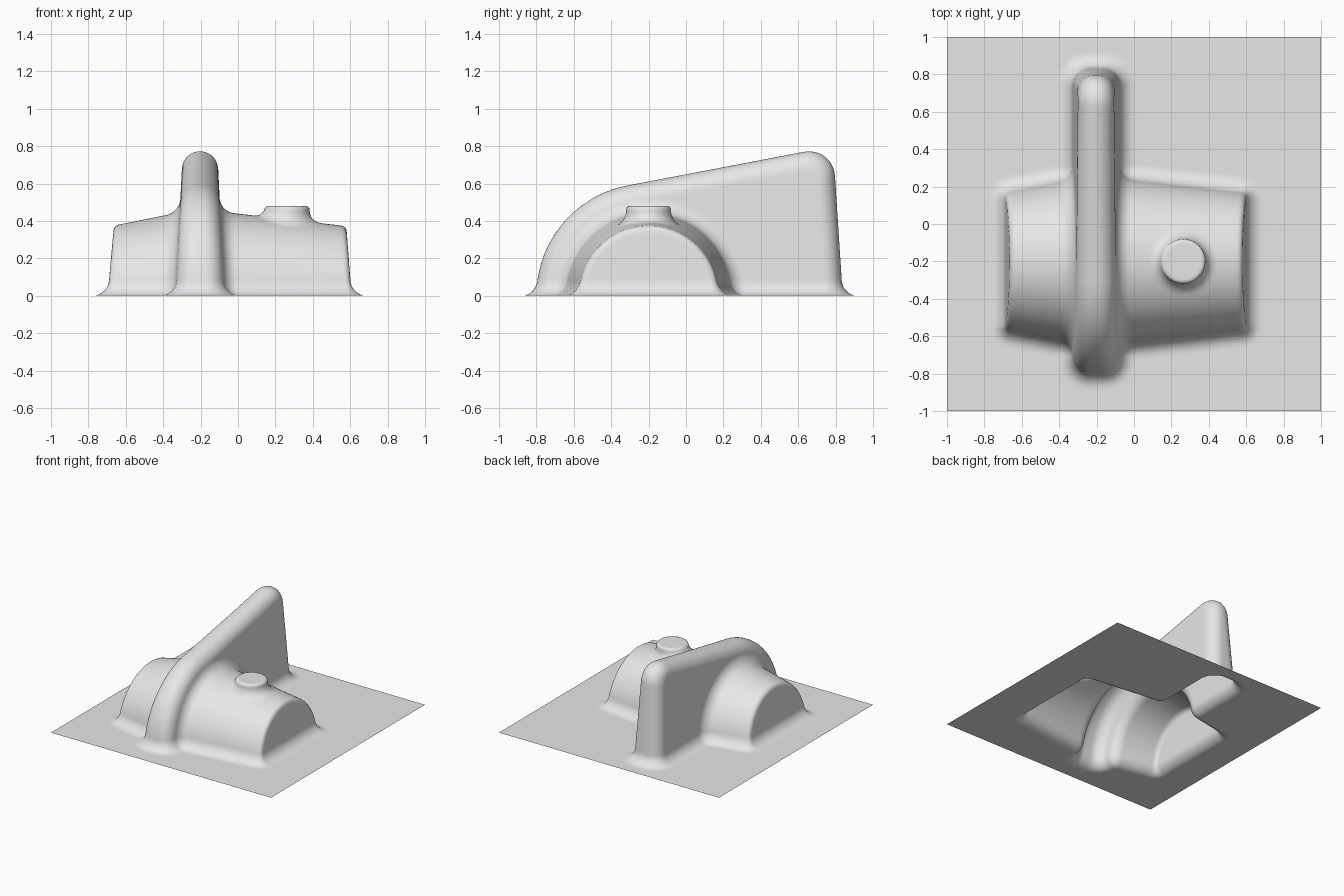
import bpy, bmesh
from math import hypot, sin, cos, radians

if "Cube" in bpy.data.objects:
    bpy.data.objects.remove(bpy.data.objects["Cube"])

# Thin moulded sheet: a drafted half-round body, an upright fin and a round
# button, blended into a square base with rolling-ball fillets.

N = 128                # cells per side
H = 2.0 / N            # cell size
LEVELS = 54            # sample levels in height
AXIS_Y = -0.2          # body axis lies on the base at this y
FIN_X = -0.203
TILT = radians(10.8)   # slope of the fin's top edge


def round_and(a, b, r):
    """Intersection with a convex rounded edge."""
    u, v = a + r, b + r
    return min(max(u, v), 0.0) + hypot(max(u, 0.0), max(v, 0.0)) - r


def fillet_or(a, b, r):
    """Union with a concave fillet."""
    return max(r, min(a, b)) - hypot(max(r - a, 0.0), max(r - b, 0.0))


def body(x, y, z):
    # double cone lying on its side, closed by two drafted end faces
    radius = min(0.375 + 0.2 * (x + 0.665), 0.372 + 0.115 * (0.58 - x))
    side = (hypot(y - AXIS_Y, z) - radius) * 0.985
    ends = max(-x - 0.697 + 0.09 * z, x - 0.607 + 0.075 * z)
    return round_and(side, ends, 0.025)


def fin(x, y, z):
    # outline: round nose, tangent sloping top, drafted back edge
    dy = y - AXIS_Y
    if dy * cos(TILT) + z * sin(TILT) < 0.0:
        top = hypot(dy, z) - 0.6
    else:
        top = z * cos(TILT) - dy * sin(TILT) - 0.6
    back = y - 0.838 + 0.065 * z
    outline = round_and(top, back, 0.16)
    # drafted thickness with a fully rounded rim
    half = 0.097 + 0.05 * max(0.68 - z, 0.0)
    return round_and(outline, abs(x - FIN_X) - half, 0.095)


def button(x, y, z):
    side = hypot(x - 0.263, y - AXIS_Y) - 0.118 - 0.06 * (0.48 - z)
    return round_and(side, z - 0.48, 0.014)


def shape(x, y, z):
    d = fillet_or(body(x, y, z), fin(x, y, z), 0.07)
    d = fillet_or(d, button(x, y, z), 0.055)
    return fillet_or(d, z, 0.08)


def sample(i):
    return -1.0 - H / 2 + i * H


def top_level(x, y):
    """Highest sample level still inside the solid."""
    lo, hi = 0, LEVELS
    while hi - lo > 1:
        mid = (lo + hi) // 2
        if shape(x, y, (mid - 0.5) * H) < 0.0:
            lo = mid
        else:
            hi = mid
    return lo


def project(verts):
    """Move vertices onto the exact surface."""
    e = 1e-4
    for v in verts:
        x, y, z = v.co
        d = shape(x, y, z)
        gx = (shape(x + e, y, z) - d) / e
        gy = (shape(x, y + e, z) - d) / e
        gz = (shape(x, y, z + e) - d) / e
        s = d / max(gx * gx + gy * gy + gz * gz, 0.25)
        v.co = (x - gx * s, y - gy * s, z - gz * s)


# Height levels of the solid over the grid
tops = [[top_level(sample(i), sample(j)) for j in range(N + 2)]
        for i in range(N + 2)]

bm = bmesh.new()
cells = {}


def vert(i, j, k):
    if (i, j, k) not in cells:
        cells[i, j, k] = bm.verts.new((-1.0 + i * H, -1.0 + j * H, k * H))
    return cells[i, j, k]


def quad(corners, flip=False):
    vs = [vert(*c) for c in corners]
    bm.faces.new(vs[::-1] if flip else vs)


# Skin: upward quads, then the walls between neighbouring columns
for i in range(N + 1):
    for j in range(N + 1):
        t = tops[i][j]
        if i and j:
            quad([(i - 1, j - 1, t), (i, j - 1, t), (i, j, t), (i - 1, j, t)])
        if j:
            n = tops[i + 1][j]
            for k in range(min(t, n) + 1, max(t, n) + 1):
                quad([(i, j - 1, k - 1), (i, j, k - 1), (i, j, k),
                      (i, j - 1, k)], n > t)
        if i:
            n = tops[i][j + 1]
            for k in range(min(t, n) + 1, max(t, n) + 1):
                quad([(i - 1, j, k - 1), (i - 1, j, k), (i, j, k),
                      (i, j, k - 1)], n > t)

# Even out the mesh while keeping it on the surface
project(bm.verts)
inner = [v for v in bm.verts if not v.is_boundary]
for _ in range(4):
    bmesh.ops.smooth_vert(bm, verts=inner, factor=0.5, use_axis_x=True,
                          use_axis_y=True, use_axis_z=True)
    project(inner)
project(inner)

for f in bm.faces:
    f.smooth = True
mesh = bpy.data.meshes.new("moulded_sheet")
bm.to_mesh(mesh)
bm.free()

grey = bpy.data.materials.new("light grey")
grey.diffuse_color = (0.8, 0.8, 0.8, 1.0)
grey.use_nodes = True
grey.node_tree.nodes["Principled BSDF"].inputs["Base Color"].default_value = grey.diffuse_color
mesh.materials.append(grey)
sheet = bpy.data.objects.new("moulded_sheet", mesh)
bpy.context.collection.objects.link(sheet)
